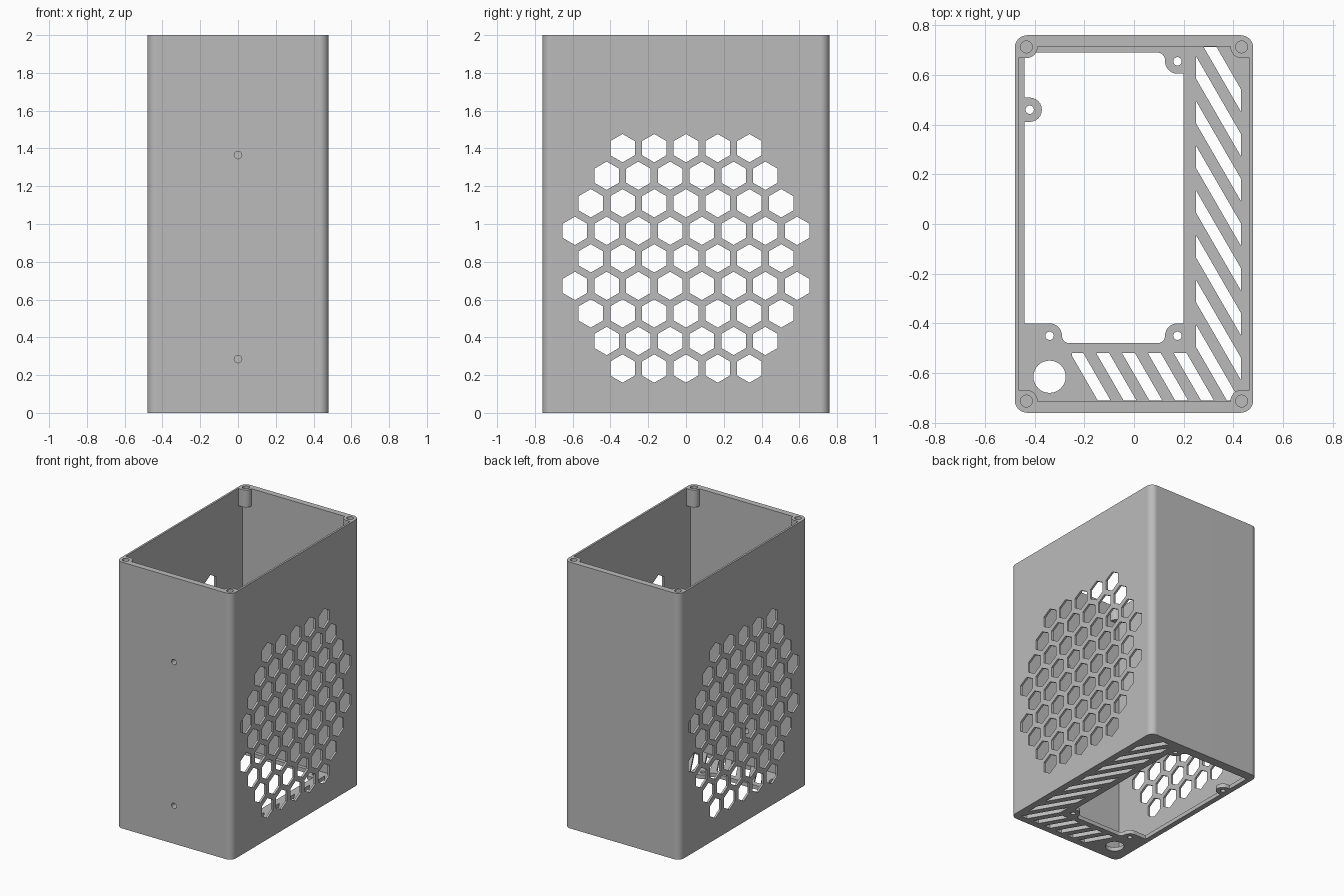
import bpy, bmesh, math

if "Cube" in bpy.data.objects:
    bpy.data.objects.remove(bpy.data.objects["Cube"])

HX, HY, H = 0.48, 0.76, 2.0      # outer half sizes and height
IX, IY, FLOOR = 0.465, 0.715, 0.03  # cavity half sizes, floor thickness

mat = bpy.data.materials.new("grey_plastic")
mat.diffuse_color = (0.5, 0.5, 0.5, 1)
mat.use_nodes = True
mat.node_tree.nodes["Principled BSDF"].inputs["Base Color"].default_value = mat.diffuse_color


def arc(cx, cy, r, a0, a1, n=8):
    return [(cx + r * math.cos(math.radians(a0 + (a1 - a0) * i / n)),
             cy + r * math.sin(math.radians(a0 + (a1 - a0) * i / n)))
            for i in range(n + 1)]


def circle(cx, cy, r, n=24):
    return arc(cx, cy, r, 0, 360, n)[:-1]


def rect(x0, x1, y0, y1):
    return [(x0, y0), (x1, y0), (x1, y1), (x0, y1)]


def prisms(name, shapes, lo, hi, axis="z"):
    """One object made of separate extruded outlines."""
    place = {"z": lambda a, b, h: (a, b, h),
             "x": lambda a, b, h: (h, a, b),
             "y": lambda a, b, h: (b, h, a)}[axis]
    bm = bmesh.new()
    for pts in shapes:
        low = [bm.verts.new(place(a, b, lo)) for a, b in pts]
        top = [bm.verts.new(place(a, b, hi)) for a, b in pts]
        bm.faces.new(low[::-1])
        bm.faces.new(top)
        n = len(pts)
        for i in range(n):
            j = (i + 1) % n
            bm.faces.new((low[i], low[j], top[j], top[i]))
    bmesh.ops.recalc_face_normals(bm, faces=bm.faces)
    me = bpy.data.meshes.new(name)
    bm.to_mesh(me)
    bm.free()
    ob = bpy.data.objects.new(name, me)
    bpy.context.collection.objects.link(ob)
    me.materials.append(mat)
    return ob


def combine(ob, other, op="DIFFERENCE"):
    mod = ob.modifiers.new("cut", "BOOLEAN")
    mod.operation, mod.solver, mod.object = op, "EXACT", other
    bpy.context.view_layer.objects.active = ob
    bpy.ops.object.modifier_apply(modifier=mod.name)
    bpy.data.objects.remove(other)


def clip(pts, i, limit, sign):
    """Keep the part of a convex outline where sign * (p[i] - limit) >= 0."""
    out = []
    for p, q in zip(pts, pts[1:] + pts[:1]):
        dp, dq = sign * (p[i] - limit), sign * (q[i] - limit)
        if dp >= 0:
            out.append(p)
        if dp * dq < 0:
            t = dp / (dp - dq)
            out.append((p[0] + t * (q[0] - p[0]), p[1] + t * (q[1] - p[1])))
    return out


# Rounded box shell with open top
R = 0.05
outline = (arc(HX - R, HY - R, R, 0, 90) + arc(R - HX, HY - R, R, 90, 180)
           + arc(R - HX, R - HY, R, 180, 270) + arc(HX - R, R - HY, R, 270, 360))
body = prisms("enclosure", [outline], 0, H)
combine(body, prisms("cavity", [rect(-IX, IX, -IY, IY)], FLOOR, H + 0.1))

# Screw bosses in the top corners, with blind holes
corner = arc(0.433, 0.713, 0.045, 180, 270) + [(0.467, 0.668), (0.467, 0.74), (0.388, 0.74)]
bosses, screws = [], []
for sx in (-1, 1):
    for sy in (-1, 1):
        pts = [(sx * x, sy * y) for x, y in corner]
        bosses.append(pts if sx * sy > 0 else pts[::-1])
        screws.append(circle(sx * 0.433, sy * 0.713, 0.024))
combine(body, prisms("bosses", bosses, 1.87, H), "UNION")
combine(body, prisms("screw_holes", screws, 1.9, H + 0.1))

# Honeycomb vents through both side walls
hexes = []
for row, count in enumerate((5, 6, 7, 8, 7, 8, 7, 6, 5)):
    for i in range(count):
        y, z = (i - (count - 1) / 2) * 0.168, 0.235 + row * 0.1458
        hexes.append(arc(y, z, 0.075, 30, 390, 6)[:-1])
combine(body, prisms("honeycomb", hexes, -0.6, 0.6, "x"))

# Two small holes in the front wall
combine(body, prisms("front_holes", [circle(z, 0, 0.02) for z in (0.285, 1.365)],
                     -0.9, -0.6, "y"))

# Large floor opening with four mounting tabs
opening = ([(-0.44, 0.69)] + arc(-0.42, 0.46, 0.049, 90, -90, 12)
           + [(-0.44, 0.411), (-0.44, -0.40)] + arc(-0.34, -0.45, 0.05, 90, 0)
           + arc(-0.26, -0.45, 0.03, 180, 270)[1:]
           + arc(0.095, -0.45, 0.03, 270, 360) + arc(0.175, -0.45, 0.05, 180, 90)[1:]
           + [(0.20, -0.40), (0.20, 0.605)] + arc(0.175, 0.655, 0.05, 270, 180)
           + arc(0.095, 0.66, 0.03, 0, 90))
opening.insert(1, (-0.44, 0.509))
holes = [circle(x, y, 0.017, 16) for x, y in
         ((-0.42, 0.46), (-0.34, -0.45), (0.175, -0.45), (0.175, 0.655))]
holes.append(circle(-0.34, -0.615, 0.065, 32))   # cable hole

# Slanted floor vents along the front and right edges
slots = []
for k in range(-1, 12):
    x = -0.10 + 0.104 * k
    run = lambda y: x - (y + 0.52) / math.sqrt(3)
    pts = [(run(-1) - 0.052, -1), (run(-1), -1), (run(1), 1), (run(1) - 0.052, 1)]
    x0, y1 = (-0.25, -0.52) if k <= 3 else (0.25, 0.712)
    for i, limit, sign in ((0, x0, 1), (0, 0.43, -1), (1, -0.71, 1), (1, y1, -1)):
        pts = clip(pts, i, limit, sign)
    if len(pts) > 2:
        slots.append(pts)
combine(body, prisms("floor_cuts", [opening] + holes + slots, -0.1, 0.1))

# Smooth rounded corners, flat walls
bpy.ops.object.select_all(action="DESELECT")
body.select_set(True)
bpy.context.view_layer.objects.active = body
bpy.ops.object.shade_smooth_by_angle(angle=math.radians(30))
wn = body.modifiers.new("flat_walls", "WEIGHTED_NORMAL")
wn.keep_sharp = True
